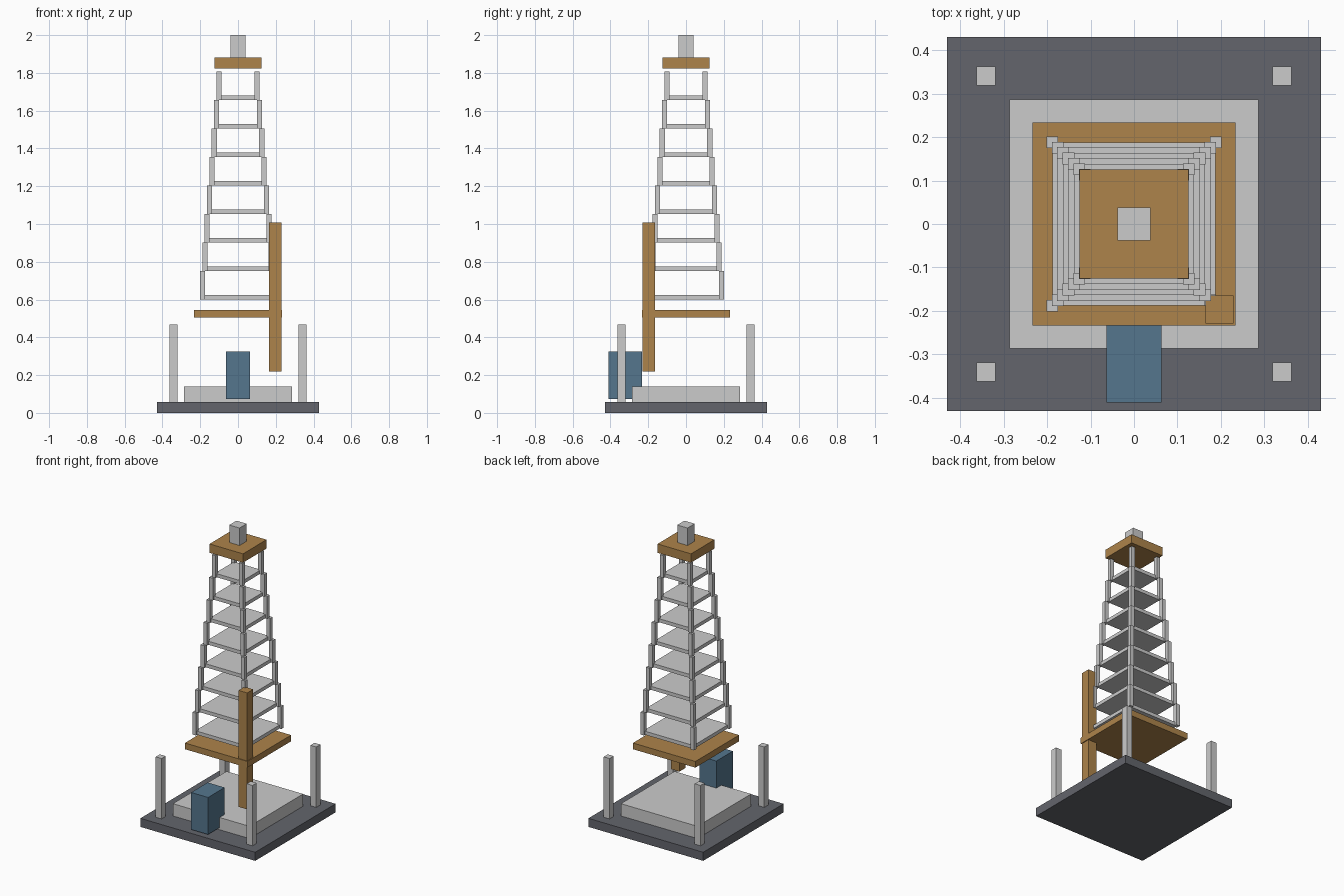
import bpy

if "Cube" in bpy.data.objects:
    bpy.data.objects.remove(bpy.data.objects["Cube"])


def material(name, rgb):
    m = bpy.data.materials.new(name)
    m.diffuse_color = (*rgb, 1.0)
    m.use_nodes = True
    m.node_tree.nodes["Principled BSDF"].inputs["Base Color"].default_value = m.diffuse_color
    return m


DARK = material("dark_grey", (0.125, 0.13, 0.15))
OCHRE = material("ochre", (0.42, 0.23, 0.07))
BLUE = material("blue", (0.09, 0.18, 0.27))


def box(name, x, y, z, mat=None):
    """Box spanning the (min, max) ranges x, y and z."""
    bpy.ops.mesh.primitive_cube_add(
        size=1, location=[(a + b) / 2 for a, b in (x, y, z)])
    ob = bpy.context.object
    ob.name = name
    ob.scale = [b - a for a, b in (x, y, z)]
    bpy.ops.object.transform_apply(location=False, rotation=False, scale=True)
    if mat:
        ob.data.materials.append(mat)
    return ob


def slab(name, half, z, mat=None):
    """Square slab centred on the vertical axis."""
    return box(name, (-half, half), (-half, half), z, mat)


def corner_posts(name, centre, half, z):
    for sx in (-1, 1):
        for sy in (-1, 1):
            cx, cy = sx * centre, sy * centre
            box(name, (cx - half, cx + half), (cy - half, cy + half), z)


# Ground slab, plinth and fence posts
slab("base", 0.43, (0, 0.058), DARK)
slab("plinth", 0.287, (0.058, 0.141))
corner_posts("base_post", 0.341, 0.022, (0.058, 0.467))

# Control cabinet at the front
box("cabinet", (-0.0635, 0.0635), (-0.411, -0.234), (0.073, 0.324), BLUE)

# Work platform and the tall corner column
slab("platform", 0.234, (0.504, 0.546), OCHRE)
box("column", (0.165, 0.229), (-0.229, -0.165), (0.218, 1.007), OCHRE)

# Tapering tower: a deck and four legs per level
LEVELS, STEP = 8, 0.151
for i in range(LEVELS):
    z = 0.6 + i * STEP
    half = 0.188 - i * 0.0124
    slab("tower_deck", half, (z, z + 0.024))
    corner_posts("tower_leg", half, 0.0135, (z, z + STEP))

# Crown platform and cap
slab("crown_platform", 0.1255, (1.822, 1.882), OCHRE)
slab("crown_cap", 0.0385, (1.882, 2.0))
